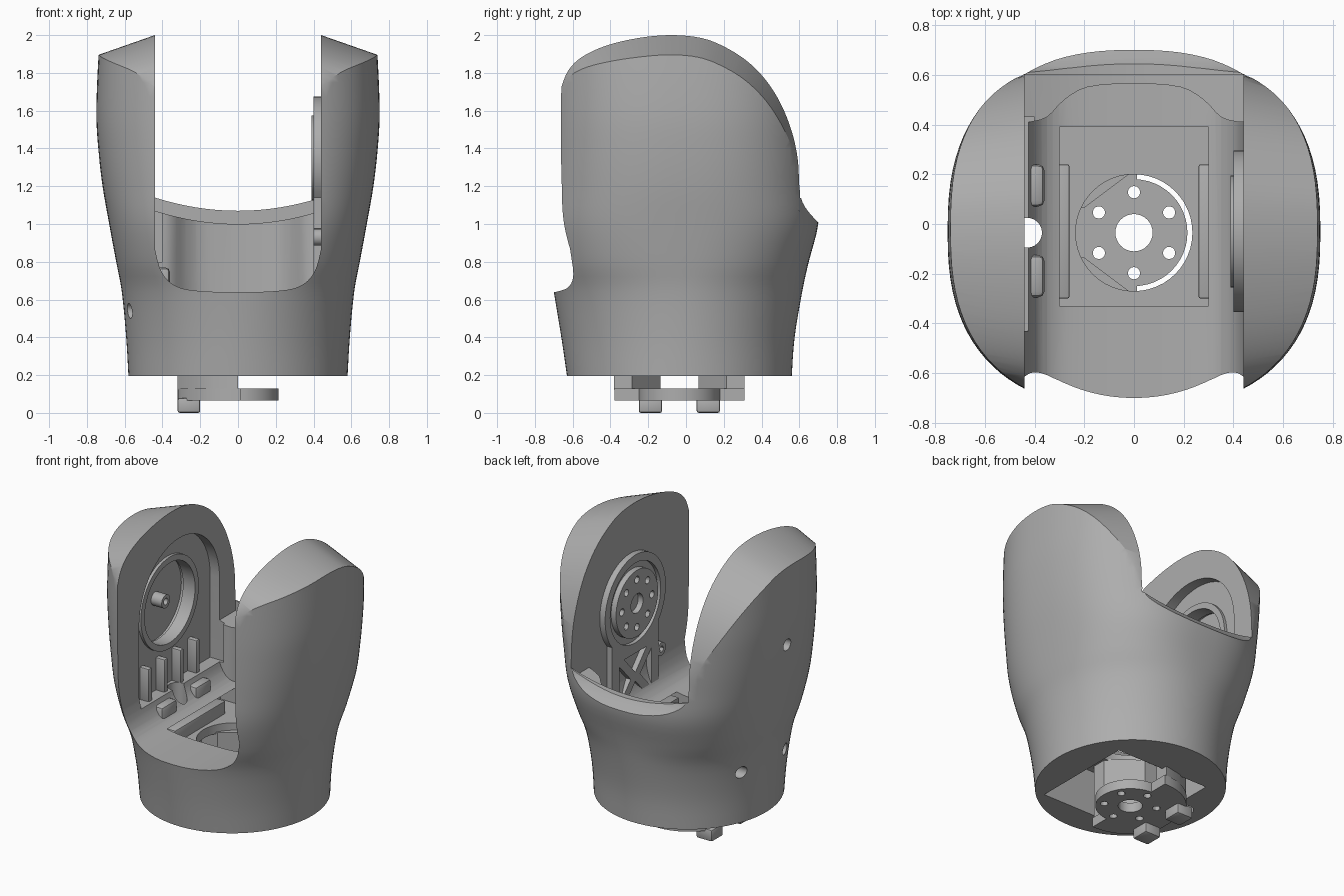
import bpy, bmesh, math

cube = bpy.data.objects.get("Cube")
if cube:
    bpy.data.objects.remove(cube, do_unlink=True)

grey = bpy.data.materials.new("satin grey")
grey.use_nodes = True
COLOUR = (0.42, 0.42, 0.42, 1)
grey.diffuse_color = COLOUR
grey.node_tree.nodes["Principled BSDF"].inputs["Base Color"].default_value = COLOUR

AXIS_Y, AXIS_Z = -0.03, 1.35      # elbow axis
HUB_Y = -0.035                    # centre of base flange


def loft(name, rings):
    """Closed solid through equal-length rings of points."""
    bm = bmesh.new()
    loops = [[bm.verts.new(p) for p in ring] for ring in rings]
    n = len(loops[0])
    for a, b in zip(loops, loops[1:]):
        for i in range(n):
            j = (i + 1) % n
            bm.faces.new((a[i], a[j], b[j], b[i]))
    bm.faces.new(loops[0][::-1])
    bm.faces.new(loops[-1])
    bmesh.ops.recalc_face_normals(bm, faces=bm.faces)
    mesh = bpy.data.meshes.new(name)
    bm.to_mesh(mesh)
    bm.free()
    obj = bpy.data.objects.new(name, mesh)
    bpy.context.collection.objects.link(obj)
    mesh.materials.append(grey)
    return obj


def prism(name, pts, axis, lo, hi):
    """Extrude a 2D outline along an axis; the outline uses the other two axes in order."""
    def place(p, d):
        c = list(p)
        c.insert("xyz".index(axis), d)
        return c
    return loft(name, [[place(p, d) for p in pts] for d in (lo, hi)])


def box(name, x, y, z):
    return prism(name, [(x[0], y[0]), (x[1], y[0]), (x[1], y[1]), (x[0], y[1])], "z", *z)


def arc(cu, cv, r, a0=0, a1=360, n=48):
    count = n if a1 - a0 == 360 else n + 1
    return [(cu + r * math.cos(math.radians(a0 + (a1 - a0) * i / n)),
             cv + r * math.sin(math.radians(a0 + (a1 - a0) * i / n))) for i in range(count)]


def spline(pts, steps):
    """Smooth curve through points of any dimension."""
    out = []
    for k in range(len(pts) - 1):
        quad = [pts[min(max(k + d, 0), len(pts) - 1)] for d in (-1, 0, 1, 2)]
        for t in (i / steps for i in range(steps)):
            out.append([0.5 * (2 * b + (c - a) * t + (2 * a - 5 * b + 4 * c - d) * t * t
                               + (3 * b - a - 3 * c + d) * t ** 3) for a, b, c, d in zip(*quad)])
    return out + [pts[-1]]


def disc(name, axis, u, v, r, lo, hi, n=48):
    return prism(name, arc(u, v, r, n=n), axis, lo, hi)


def boolean(obj, tool, op="DIFFERENCE"):
    mod = obj.modifiers.new("cut", "BOOLEAN")
    mod.operation, mod.object, mod.solver = op, tool, "EXACT"
    bpy.context.view_layer.objects.active = obj
    bpy.ops.object.modifier_apply(modifier=mod.name)
    bpy.data.objects.remove(tool, do_unlink=True)


def bevel(obj, width):
    mod = obj.modifiers.new("bevel", "BEVEL")
    mod.width, mod.segments, mod.limit_method = width, 2, "ANGLE"
    bpy.context.view_layer.objects.active = obj
    bpy.ops.object.modifier_apply(modifier=mod.name)


# Outer shell: z, half width, front depth, back depth, roundness exponent
KEYS = [(0.195, 0.58, 0.60, 0.59, 2.0), (0.4, 0.592, 0.63, 0.605, 2.0),
        (0.64, 0.615, 0.67, 0.645, 2.1), (0.8, 0.645, 0.70, 0.68, 2.35),
        (1.0, 0.682, 0.725, 0.73, 2.5), (1.2, 0.717, 0.722, 0.73, 2.5),
        (1.4, 0.74, 0.718, 0.73, 2.5), (1.6, 0.75, 0.715, 0.73, 2.5),
        (1.9, 0.738, 0.71, 0.725, 2.5), (2.1, 0.72, 0.70, 0.715, 2.5)]


def section(z, w, front, back, n, count=96):
    ring = []
    for i in range(count):
        a = 2 * math.pi * i / count
        c, s = math.cos(a), math.sin(a)
        x = w * math.copysign(abs(c) ** (2 / n), c)
        y = (back if s > 0 else front) * math.copysign(abs(s) ** (2 / n), s)
        ring.append((x, y - 0.03, z))
    return ring


shell = loft("shell", [section(*key) for key in spline(KEYS, 4)])

# Side outline: rounded arm tops, sloping back lip, scooped front lip
FRONT_LIP = [(-0.95, -0.1), (-0.95, 0.6), (-0.71, 0.635), (-0.64, 0.67), (-0.615, 0.72),
             (-0.615, 0.79), (-0.64, 0.85), (-0.685, 0.93), (-0.85, 1.0), (-0.85, 1.6)]
ARM_TOP = [(-0.665, 1.71), (-0.625, 1.81), (-0.55, 1.885), (-0.42, 1.945), (-0.25, 1.985),
           (-0.08, 2.0), (0.08, 1.985), (0.2, 1.94), (0.32, 1.865), (0.42, 1.765), (0.5, 1.64),
           (0.56, 1.49), (0.592, 1.34), (0.602, 1.18), (0.63, 1.09), (0.72, 0.985)]
side = FRONT_LIP + spline(ARM_TOP, 4) + [(0.95, 0.75), (0.95, -0.1)]
envelope = loft("envelope", [[(x, -0.05 + (y + 0.05) * sy, 0.8 + (z - 0.8) * sz) for y, z in side]
                             for x, sy, sz in ((-0.8, 0.87, 0.895), (-0.44, 1, 1),
                                               (0.44, 1, 1), (0.8, 0.87, 0.895))])
boolean(shell, envelope, "INTERSECT")

# Fork opening between the arms, low in front, with a rounded inner back wall
right_curve = spline([(0.1, 0.64), (0.2, 0.645), (0.3, 0.66), (0.37, 0.7), (0.415, 0.77), (0.44, 0.87)], 3)
right_curve.append((0.44, 2.3))
gap = prism("gap", right_curve + [(-x, z) for x, z in reversed(right_curve)], "y", -1.2, 0.9)
half_plan = [(0.6, -1.3), (0.6, 0.405)] + spline([(0.42, 0.41), (0.35, 0.43), (0.28, 0.5), (0.19, 0.55), (0.05, 0.565)], 3)
boolean(gap, prism("plan", half_plan + [(-x, y) for x, y in reversed(half_plan)], "z", 0.5, 2.5), "INTERSECT")
boolean(shell, gap)
for z, y in ((1.0, 0.6), (1.07, 1.2)):
    floor = [(0.44 * t / 8, z + 0.07 * (t / 8) ** 2) for t in range(-8, 9)]
    boolean(shell, prism("back_gap", [(-0.44, 2.3)] + floor + [(0.44, 2.3)], "y", 0.3, y))

# Sunken deck, base cavity, flange opening and cable hole
boolean(shell, box("deck", (-0.405, 0.405), (-0.33, 0.39), (0.56, 0.66)))
boolean(shell, box("cavity", (-0.35, 0.35), (-0.44, 0.27), (0.1, 0.5)))
boolean(shell, disc("flange_opening", "z", 0, HUB_Y, 0.235, 0.4, 0.8))
boolean(shell, disc("cable_hole", "z", -0.43, HUB_Y, 0.06, 0.1, 0.9, 24))

# Right arm pocket with bearing seat
pocket = [(-0.43, 0.8), (0.43, 0.8)] + arc(0, 1.36, 0.43, 0, 180, 32)
boolean(shell, prism("pocket", pocket, "x", -0.51, -0.4))
boolean(shell, disc("bearing_seat", "x", AXIS_Y, AXIS_Z, 0.28, -0.6, -0.4))
for y, z in ((0.21, 0.55), (-0.24, 0.54), (AXIS_Y, 1.37)):
    boolean(shell, disc("screw_hole", "x", y, z, 0.04, -0.9, -0.46 if z < 1 else -0.64, 20))

# Bearing ring and shaft in the right arm
ring = disc("bearing_ring", "x", AXIS_Y, AXIS_Z, 0.31, -0.58, -0.49)
boolean(ring, disc("bore", "x", AXIS_Y, AXIS_Z, 0.27, -0.7, -0.4))
shaft = disc("shaft", "x", AXIS_Y, AXIS_Z, 0.045, -0.64, -0.52, 24)
boolean(shaft, disc("bore", "x", AXIS_Y, AXIS_Z, 0.022, -0.56, -0.4, 16))

# Ribs and rounded bosses below the bearing
for i in range(4):
    y = -0.3 + i * 0.17
    bevel(box("pocket_rib", (-0.52, -0.445), (y - 0.02, y + 0.02), (0.79, 1.02)), 0.01)
for y in (-0.21, 0.155):
    bevel(box("side_boss", (-0.46, -0.36), (y - 0.085, y + 0.085), (0.55, 0.77)), 0.025)

# Left arm drive plate with truss openings
outline = [(-0.28, 0.55), (0.22, 0.55)] + arc(AXIS_Y, AXIS_Z, 0.325, -40, 220, 40)
plate = prism("drive_plate", outline, "x", 0.4, 0.45)
boolean(plate, disc("recess", "x", AXIS_Y, AXIS_Z, 0.27, 0.3, 0.425))
for s in (-1, 1):
    flank = [(AXIS_Y + s * 0.17, 0.72), (AXIS_Y + s * 0.17, 0.98), (AXIS_Y + s * 0.05, 0.85)]
    boolean(plate, prism("truss_hole", flank, "x", 0.3, 0.435))
    end = [(AXIS_Y - 0.12, 0.85 + s * 0.16), (AXIS_Y + 0.12, 0.85 + s * 0.16), (AXIS_Y, 0.85 + s * 0.03)]
    boolean(plate, prism("truss_hole", end, "x", 0.3, 0.435))
drive = disc("drive_disc", "x", AXIS_Y, AXIS_Z, 0.225, 0.388, 0.44)
boolean(drive, disc("bore", "x", AXIS_Y, AXIS_Z, 0.065, 0.3, 0.43, 24))
for u, v in arc(AXIS_Y, AXIS_Z, 0.16, n=8):
    boolean(drive, disc("bolt_hole", "x", u, v, 0.024, 0.3, 0.425, 12))
pivot = disc("pivot_boss", "x", -0.31, 0.93, 0.045, 0.4, 0.45, 20)
boolean(pivot, disc("bore", "x", -0.31, 0.93, 0.02, 0.3, 0.43, 12))

# Mounting bars beside the flange opening
for s in (-1, 1):
    x0, x1 = sorted((s * 0.26, s * 0.35))
    bevel(box("mounting_bar", (x0, x1), (-0.3, 0.24), (0.55, 0.645)), 0.008)

# Base flange: round plate with a wider half on the right side
flange = disc("base_flange", "z", 0, HUB_Y, 0.215, 0.065, 0.13)
wide = [(max(x, -0.32), y) for x, y in arc(0, HUB_Y, 0.345, 88, 272, 32)]
boolean(flange, prism("wide_half", wide, "z", 0.065, 0.13), "UNION")
boolean(flange, disc("bore", "z", 0, HUB_Y, 0.075, 0, 0.3, 32))
for u, v in arc(0, HUB_Y, 0.163, 30, 390, 6):
    boolean(flange, disc("bolt_hole", "z", u, v, 0.025, 0, 0.3, 12))

# Columns up into the shell, and locating pins underneath
for s in (-1, 1):
    col = [(0, HUB_Y + s * 0.345), (0, HUB_Y + s * 0.25), (-0.2, HUB_Y + s * 0.1),
           (-0.32, HUB_Y + s * 0.1), (-0.32, HUB_Y + s * 0.13), (-0.25, HUB_Y + s * 0.235),
           (-0.13, HUB_Y + s * 0.32)]
    prism("flange_column", col, "z", 0.125, 0.51)
    y = HUB_Y + s * 0.153
    bevel(box("locating_pin", (-0.32, -0.2), (y - 0.062, y + 0.062), (0, 0.08)), 0.012)

# Smooth shading with sharp edges kept
bpy.ops.object.select_all(action="DESELECT")
for obj in bpy.context.scene.objects:
    if obj.type == "MESH" and grey.name in obj.data.materials:
        obj.select_set(True)
        bpy.context.view_layer.objects.active = obj
bpy.ops.object.shade_smooth_by_angle(angle=math.radians(30))
